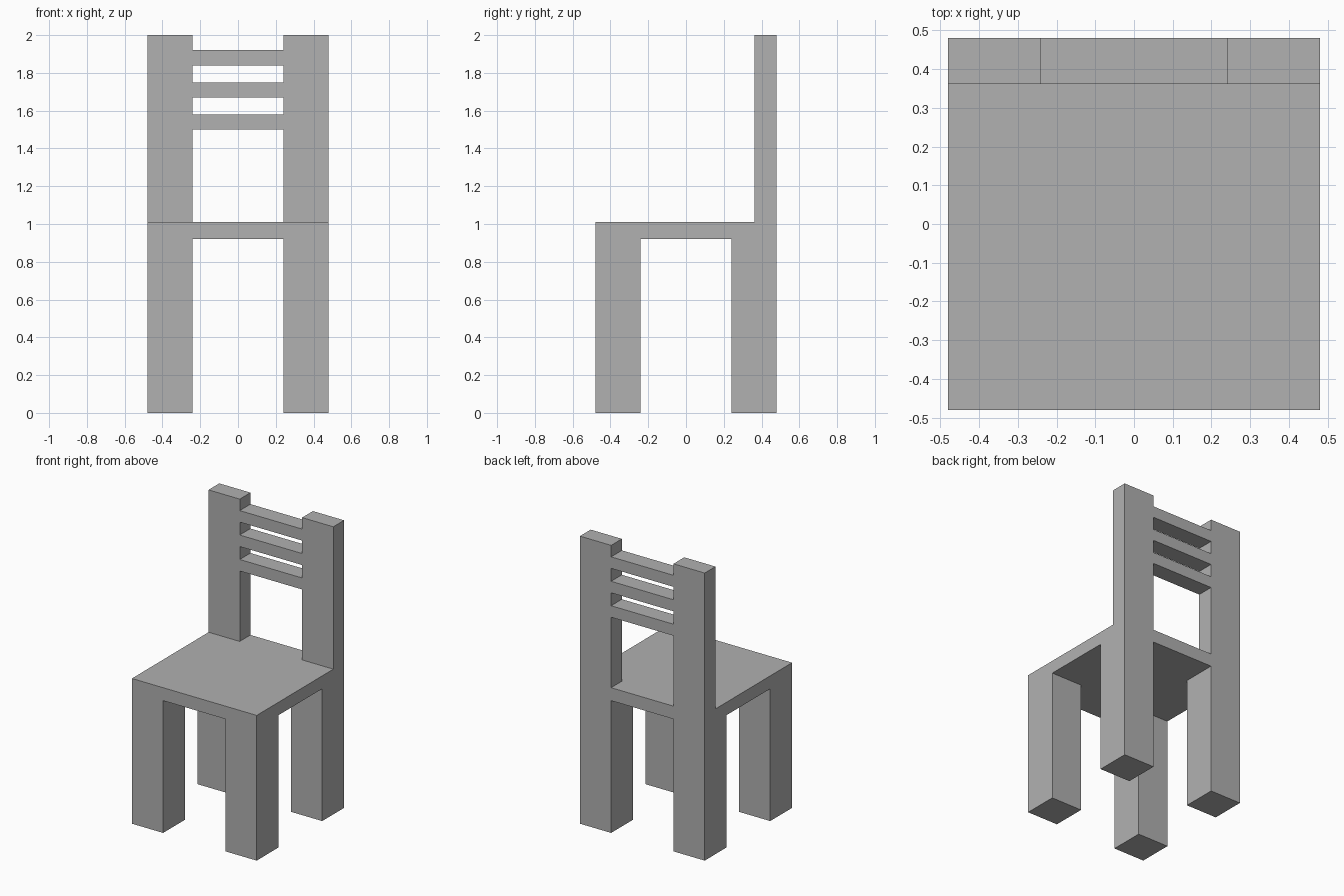
import bpy
import bmesh
from mathutils import Vector

cube = bpy.data.objects.get("Cube")
if cube:
    bpy.data.objects.remove(cube, do_unlink=True)

# Single plain grey finish
GREY = (0.44, 0.44, 0.44, 1.0)
grey = bpy.data.materials.new("plain_grey")
grey.use_nodes = True
grey.diffuse_color = GREY
grey.node_tree.nodes["Principled BSDF"].inputs["Base Color"].default_value = GREY


def box(name, low, high):
    """Axis-aligned box between two opposite corners."""
    low, high = Vector(low), Vector(high)
    bm = bmesh.new()
    bmesh.ops.create_cube(bm, size=1)
    bmesh.ops.scale(bm, vec=high - low, verts=bm.verts)
    mesh = bpy.data.meshes.new(name)
    bm.to_mesh(mesh)
    bm.free()
    mesh.materials.append(grey)
    obj = bpy.data.objects.new(name, mesh)
    obj.location = (low + high) / 2
    bpy.context.collection.objects.link(obj)
    return obj


HALF = 0.48          # half width and depth of the chair
INNER = 0.24         # inner edge of legs and posts
BACK = 0.362         # front plane of the backrest
SEAT_BOTTOM, SEAT_TOP, TOP = 0.92, 1.01, 2.0
SLAT = 0.08

# Seat slab
box("seat", (-HALF, -HALF, SEAT_BOTTOM), (HALF, HALF, SEAT_TOP))

# Four legs and two back posts
for side, x in (("right", -HALF), ("left", INNER)):
    for end, y in (("front", -HALF), ("back", INNER)):
        box(f"{end}_{side}_leg", (x, y, 0), (x + INNER, y + INNER, SEAT_BOTTOM))
    box(f"{side}_back_post", (x, BACK, SEAT_TOP), (x + INNER, HALF, TOP))

# Three slats flush with the posts
for name, z in (("lower", 1.5), ("middle", 1.67), ("upper", 1.84)):
    box(f"{name}_back_slat", (-INNER, BACK, z), (INNER, HALF, z + SLAT))
